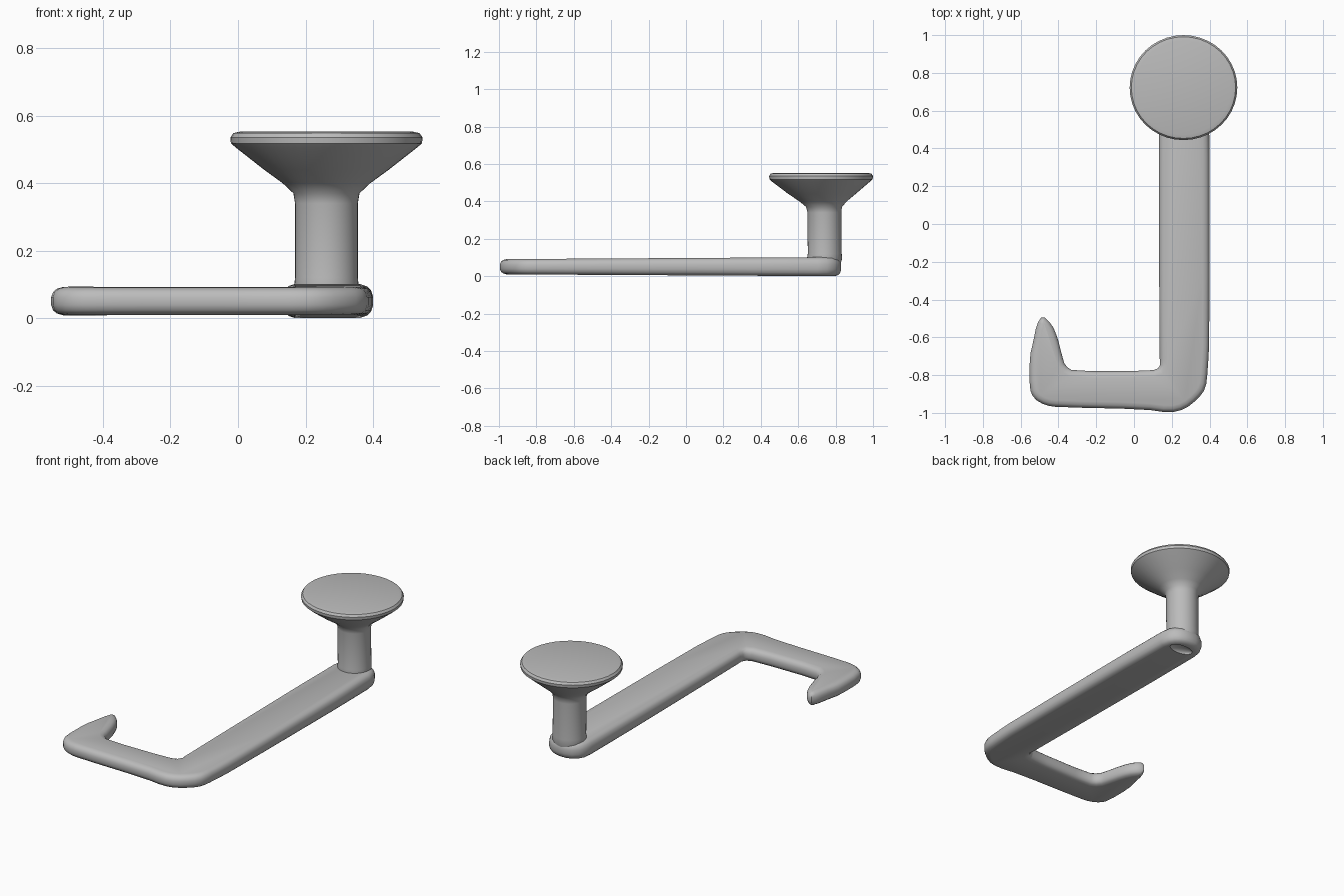
import bpy, bmesh, math
from mathutils import Vector

cube = bpy.data.objects.get("Cube")
if cube:
    bpy.data.objects.remove(cube, do_unlink=True)

grey = bpy.data.materials.new("plain grey")
grey.use_nodes = True
colour = (0.5, 0.5, 0.5, 1)
grey.diffuse_color = colour
bsdf = next(n for n in grey.node_tree.nodes if n.type == 'BSDF_PRINCIPLED')
bsdf.inputs["Base Color"].default_value = colour
bsdf.inputs["Roughness"].default_value = 0.7


def loft(name, rings):
    """Skin a stack of equal-length closed rings and cap both ends."""
    bm = bmesh.new()
    rows = [[bm.verts.new(p) for p in ring] for ring in rings]
    n = len(rows[0])
    for low, high in zip(rows, rows[1:]):
        for i in range(n):
            j = (i + 1) % n
            bm.faces.new((low[i], low[j], high[j], high[i]))
    bm.faces.new(rows[0][::-1])
    bm.faces.new(rows[-1])
    bmesh.ops.recalc_face_normals(bm, faces=bm.faces[:])
    mesh = bpy.data.meshes.new(name)
    bm.to_mesh(mesh)
    bm.free()
    mesh.materials.append(grey)
    obj = bpy.data.objects.new(name, mesh)
    bpy.context.collection.objects.link(obj)
    return obj


def select(obj):
    bpy.ops.object.select_all(action='DESELECT')
    obj.select_set(True)
    bpy.context.view_layer.objects.active = obj


def soften(points):
    """Cut every corner once to round the outline."""
    out = []
    for i, p in enumerate(points):
        q = points[(i + 1) % len(points)]
        out += [p.lerp(q, 0.25), p.lerp(q, 0.75)]
    return out


def inset(points, d):
    """Move a counter-clockwise outline inwards by d."""
    out = []
    for i, p in enumerate(points):
        a = (p - points[i - 1]).normalized()
        b = (points[(i + 1) % len(points)] - p).normalized()
        na, nb = Vector((-a.y, a.x)), Vector((-b.y, b.x))
        m = (na + nb).normalized()
        out.append(p + m * d / max(0.6, m.dot(na)))
    return out


# Flat arm: long bar, cross bar and curled tip in one outline
outline = [Vector(p) for p in (
    (0.40, 0.68), (0.38, 0.78), (0.31, 0.83), (0.21, 0.83), (0.145, 0.78),
    (0.13, 0.68), (0.135, -0.70), (0.14, -0.76), (0.09, -0.778),
    (-0.32, -0.78), (-0.365, -0.75), (-0.38, -0.70), (-0.405, -0.60),
    (-0.435, -0.53), (-0.485, -0.485), (-0.515, -0.53), (-0.535, -0.63),
    (-0.552, -0.70), (-0.554, -0.87), (-0.53, -0.925), (-0.47, -0.96),
    (-0.40, -0.97), (0.05, -0.98), (0.19, -1.0), (0.27, -0.98),
    (0.34, -0.925), (0.38, -0.87), (0.39, -0.78), (0.40, -0.60))]
outline = soften(outline)
# (share of the thickness, inset) gives the rounded edge
edge = [(0, 0.035), (0.06, 0.017), (0.17, 0.006), (0.36, 0)]
edge += [(1 - h, d) for h, d in reversed(edge)]
rings = []
for h, d in edge:
    ring = []
    for p in inset(outline, d):
        t = (p.y + 1) / 1.8
        bottom, top = 0.010 - 0.010 * t, 0.091 + 0.011 * t
        ring.append((p.x, p.y, bottom + (top - bottom) * h))
    rings.append(ring)
arm = loft("hook_arm", rings)

# Shallow dimple under the post
bpy.ops.mesh.primitive_uv_sphere_add(segments=24, ring_count=12, location=(0.27, 0.74, 0))
cutter = bpy.context.object
cutter.name = "dimple_cutter"
cutter.scale = (0.075, 0.04, 0.022)
cutter.hide_render = True
cutter.data.materials.append(grey)
cut = arm.modifiers.new("dimple", 'BOOLEAN')
cut.operation = 'DIFFERENCE'
cut.solver = 'EXACT'
cut.object = cutter
select(arm)
bpy.ops.object.modifier_apply(modifier="dimple")
bpy.data.objects.remove(cutter, do_unlink=True)

# Post flaring into a round mounting plate: (height, radius, centre y)
profile = [(0.05, 0.085, 0.738), (0.09, 0.096, 0.740), (0.12, 0.093, 0.742),
           (0.34, 0.093, 0.740), (0.37, 0.098, 0.738), (0.40, 0.13, 0.733),
           (0.44, 0.185, 0.727), (0.505, 0.268, 0.722), (0.518, 0.283, 0.722),
           (0.535, 0.285, 0.722), (0.548, 0.276, 0.722), (0.553, 0.255, 0.722)]
SIDES = 40
rings = [[(0.262 + r * math.cos(k * math.tau / SIDES),
           cy + 0.975 * r * math.sin(k * math.tau / SIDES), z)
          for k in range(SIDES)] for z, r, cy in profile]
post = loft("post_and_mounting_plate", rings)

for obj in (arm, post):
    select(obj)
    bpy.ops.object.shade_smooth_by_angle(angle=math.radians(40))
